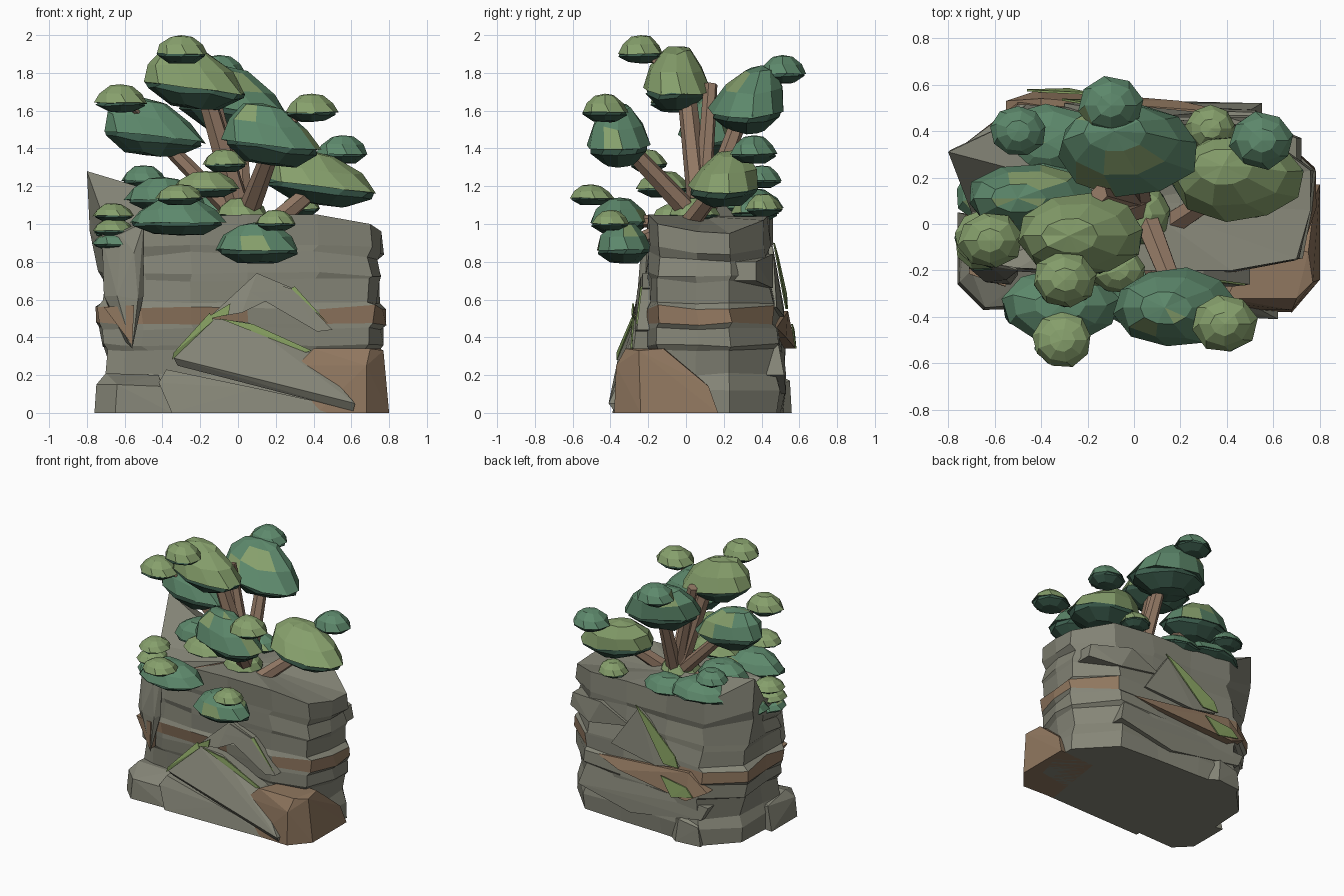
import bpy, bmesh, math, random
from mathutils import Vector, Matrix

random.seed(7)
cube = bpy.data.objects.get("Cube")
if cube:
    bpy.data.objects.remove(cube, do_unlink=True)


def material(name, r, g, b):
    mat = bpy.data.materials.new(name)
    mat.use_nodes = True
    mat.diffuse_color = (r, g, b, 1)
    bsdf = next(n for n in mat.node_tree.nodes if n.type == 'BSDF_PRINCIPLED')
    bsdf.inputs["Base Color"].default_value = (r, g, b, 1)
    bsdf.inputs["Roughness"].default_value = .9
    return mat


STONE = material("grey stone", .235, .235, .185)
RUST = material("rust stone", .28, .185, .115)
BARK = material("bark brown", .29, .19, .13)
LIGHT = material("light leaf green", .24, .35, .15)
TEAL = material("deep leaf green", .11, .25, .15)
DARK = material("shadow leaf green", .045, .11, .075)
MOSS = material("moss green", .24, .35, .12)


def finish(name, bm, *mats):
    bmesh.ops.recalc_face_normals(bm, faces=bm.faces)
    mesh = bpy.data.meshes.new(name)
    bm.to_mesh(mesh)
    bm.free()
    for mat in mats:
        mesh.materials.append(mat)
    obj = bpy.data.objects.new(name, mesh)
    bpy.context.collection.objects.link(obj)


def jitter(amount):
    return random.uniform(-amount, amount)


def hull(name, points, mat):
    """Faceted boulder or slab: convex hull of a few points."""
    bm = bmesh.new()
    verts = [bm.verts.new(p) for p in points]
    result = bmesh.ops.convex_hull(bm, input=verts)
    loose = {g for g in result["geom_interior"] + result["geom_unused"]
             if isinstance(g, bmesh.types.BMVert)}
    bmesh.ops.delete(bm, geom=list(loose), context='VERTS')
    finish(name, bm, mat)


def slab(name, outline, depth, mat):
    """Plate with a sloped face, sunk into the cliff along y."""
    hull(name, outline + [(x, y + depth, z) for x, y, z in outline], mat)


def loft(bm, rings):
    """Skin closed rings of vertices; returns one list of faces per level."""
    levels = []
    for low, high in zip(rings, rings[1:]):
        n = len(low)
        levels.append([bm.faces.new((low[i], low[(i + 1) % n], high[(i + 1) % n], high[i]))
                       for i in range(n)])
    return levels


def fan(bm, ring, centre):
    tip = bm.verts.new(centre)
    n = len(ring)
    return [bm.faces.new((ring[i], ring[(i + 1) % n], tip)) for i in range(n)]


def branch(name, start, end, r1, r2):
    start, end = Vector(start), Vector(end)
    axis = end - start
    bm = bmesh.new()
    place = Matrix.Translation((start + end) / 2) @ axis.to_track_quat('Z', 'Y').to_matrix().to_4x4()
    bmesh.ops.create_cone(bm, cap_ends=True, segments=6, radius1=r1, radius2=r2,
                          depth=axis.length, matrix=place)
    finish(name, bm, BARK)


def canopy(name, centre, size, light, tilt=0, lean=(0, 0), sides=10):
    """Faceted leaf pad: leaning dome, overhanging skirt, dark underside."""
    bm = bmesh.new()
    place = Matrix.Translation(centre) @ Matrix.Rotation(tilt, 4, 'Y') @ Matrix.Diagonal((*size, 1))
    rings = []
    for radius, height in ((.5, -.95), (.92, -.5), (.93, -.3), (1, -.33), (.8, .33), (.42, .88)):
        ring = []
        for i in range(sides):
            a = math.tau * (i + .25 * (radius > .92)) / sides
            r = radius * (1 + jitter(.05))
            rise = max(height + .33, 0)
            ring.append(bm.verts.new((r * math.cos(a) + lean[0] * rise,
                                      r * math.sin(a) + lean[1] * rise, height + jitter(.06))))
        rings.append(ring)
    levels = loft(bm, rings)
    fan(bm, rings[0], (0, 0, -1))
    levels.append(fan(bm, rings[-1], (lean[0] * 1.3, lean[1] * 1.3, 1)))
    # Leafy top, with a few pale facets on the deep green pads
    for level in levels[3:]:
        for face in level:
            face.material_index = 2 if light or random.random() < .06 else 1
    bm.transform(place)
    finish(name, bm, DARK, TEAL, LIGHT)


# Cliff: stacked strata lofted around one outline, each corner with its own top
outline = [(-.5, -.19, 1.02), (-.25, -.2, 1.04), (.05, -.2, 1.05), (.42, -.2, 1.05),
           (.7, -.15, 1.0), (.76, .06, .96), (.76, .23, .95), (.52, .41, 1.02),
           (.2, .43, 1.04), (-.15, .44, 1.04), (-.48, .46, 1.06), (-.8, .31, 1.28),
           (-.7, .05, 1.0), (-.72, -.13, .95), (-.62, -.17, .96)]
strata = [(0, 1, .07), (.12, .99, .08), (.2, .96, .08), (.34, .97, .08), (.36, 1, .07),
          (.45, 1, .06), (.47, 1.02, .05), (.56, 1.02, .04), (.59, .98, .05), (.7, .99, .03),
          (.73, 1.01, .02), (.83, .97, .01), (.87, 1, .01), (1, .99, 0)]
bm = bmesh.new()
rings = []
for level, scale, back in strata:
    ring = []
    for x, y, top in outline:
        corner = x < -.75
        push = back if y > .25 and not corner else 0
        z = level if level < .7 else .7 + (level - .7) * (top - .7) / .3
        wobble = 0 if level in (0, 1) else .013
        grow = scale if level < 1 else 1
        left = .86 + .05 * (level > .3) if corner and level < .8 else 1
        ring.append(bm.verts.new((x * grow * left + jitter(wobble),
                                  (y + push - .1) * grow + .1 + jitter(wobble),
                                  z + jitter(wobble))))
    rings.append(ring)
levels = loft(bm, rings)
fan(bm, rings[0], (0, .1, 0))
fan(bm, rings[-1], (0, .1, 1.04))
for face in levels[6]:
    c = face.calc_center_median()
    on_back = c.y > .38 and c.x > 0
    if not on_back and (c.x > .3 or c.x < -.05):
        face.material_index = 1
finish("cliff", bm, STONE, RUST)

# Foot boulders
hull("rust_boulder", [(.42, -.37, 0), (.68, -.38, 0), (.8, -.24, 0), (.8, .17, 0), (.5, .15, 0),
                      (.31, -.33, .25), (.4, -.32, .34), (.7, -.32, .34), (.77, -.25, .33),
                      (.75, -.12, .34), (.78, .12, .14), (.5, -.1, .34), (.68, -.37, .25)], RUST)
hull("left_boulder", [(-.76, -.26, 0), (-.65, -.37, 0), (-.35, -.36, 0), (-.76, .05, 0),
                      (-.75, -.25, .15), (-.64, -.36, .15), (-.4, -.34, .14), (-.7, -.2, .21),
                      (-.42, -.2, .2), (-.72, .04, .18), (-.35, 0, 0)], STONE)
hull("back_boulder", [(-.5, .54, 0), (-.3, .56, 0), (-.22, .5, 0), (-.48, .54, .14),
                      (-.32, .55, .17), (-.25, .5, .15), (-.4, .45, .22), (-.5, .4, 0)], STONE)

# Front pillar on the left corner
hull("corner_pillar", [(-.71, -.19, .62), (-.56, -.26, .34), (-.5, -.22, .62), (-.53, -.26, .6),
                       (-.72, -.12, .93), (-.62, -.18, .94), (-.5, -.2, 1.0), (-.6, -.05, .97),
                       (-.62, -.1, .4), (-.64, -.25, .62), (-.55, -.24, .85)], STONE)
slab("pillar_rust", [(-.71, -.215, .56), (-.56, -.268, .36), (-.55, -.27, .57)], .07, RUST)

# Leaning slabs on the front
slab("low_slab", [(-.42, -.35, .16), (-.38, -.32, .23), (.1, -.35, .13), (.6, -.36, .02),
                  (.58, -.37, 0), (-.35, -.39, 0)], .25, STONE)
slab("middle_slab", [(-.34, -.36, .29), (-.14, -.27, .5), (.05, -.26, .48), (.38, -.28, .32),
                     (.62, -.41, .05), (.61, -.38, .01), (-.32, -.33, .25)], .2, STONE)
slab("upper_slab", [(-.16, -.25, .5), (.1, -.23, .74), (.29, -.23, .66), (.02, -.28, .53)], .2, STONE)
slab("wedge_slab", [(.06, -.26, .64), (.1, -.24, .72), (.3, -.24, .65), (.5, -.26, .44), (.42, -.27, .43)], .2, STONE)

# Slabs on the back
slab("back_low_slab", [(.5, .49, .36), (-.55, .52, .3), (-.5, .53, .2), (.1, .53, .1), (.55, .52, .2)], -.2, STONE)
slab("back_rust_slab", [(.42, .48, .45), (-.1, .52, .5), (-.4, .54, .54), (-.55, .53, .42),
                        (-.4, .58, .34), (.2, .53, .4)], -.2, RUST)
slab("back_upper_slab", [(.3, .48, .56), (.08, .46, .88), (-.3, .52, .55), (-.1, .52, .51)], -.2, STONE)
slab("back_ledge", [(.7, .37, .8), (.4, .46, .84), (.15, .46, .72), (.5, .46, .66), (.72, .37, .7)], -.2, STONE)

# Moss seams along the slab edges
slab("front_moss_low", [(-.35, -.368, .28), (-.34, -.368, .32), (-.15, -.278, .53), (-.13, -.285, .49)], .009, MOSS)
slab("front_moss_mid", [(-.19, -.275, .49), (-.04, -.285, .58), (-.05, -.29, .52)], .009, MOSS)
slab("front_moss_seam", [(-.1, -.285, .5), (.08, -.285, .47), (.39, -.295, .33), (.36, -.295, .32)], .009, MOSS)
slab("front_moss_high", [(.28, -.245, .66), (.3, -.24, .67), (.48, -.265, .47)], .009, MOSS)
slab("back_moss_high", [(.1, .47, .9), (-.02, .49, .83), (-.28, .535, .63), (-.31, .54, .55), (-.18, .535, .55)], -.009, MOSS)
slab("back_moss_low", [(-.18, .565, .47), (-.4, .575, .44), (-.46, .58, .38), (-.28, .585, .34)], -.009, MOSS)

# Trunk and main limbs
root = (.03, .08, 1.0)
for i, (tip, r) in enumerate([((-.18, .0, 1.72), .065), ((-.15, .13, 1.74), .05), ((0, .3, 1.6), .055),
                              ((-.42, .1, 1.46), .05), ((.18, -.3, 1.4), .06)]):
    branch(f"limb_{i + 1}", root, tip, r, r * .75)
branch("side_limb", (.16, 0, .98), (.42, .17, 1.2), .055, .045)
branch("low_limb", (.02, .0, 1.02), (.1, -.3, .9), .04, .03)
branch("left_limb", (-.1, .05, 1.0), (-.3, -.32, 1.02), .04, .03)

# Large leaf pads, each with a small crown on a short stem
pads = [  # pad centre, pad size, dome lean along y, light pad, crown centre, light crown
    ((-.02, .32, 1.66), (.31, .2, .17), .3, False, (-.1, .51, 1.82), False),
    ((-.22, -.05, 1.77), (.28, .18, .16), 0, True, (-.3, -.24, 1.925), True),
    ((.45, .2, 1.24), (.3, .19, .14), .2, True, (.55, .36, 1.395), False),
    ((.19, -.36, 1.47), (.27, .17, .16), 0, False, (.39, -.43, 1.615), True),
    ((-.44, .11, 1.51), (.28, .15, .15), 0, False, (-.62, -.07, 1.665), True)]
for i, (centre, size, lean, light, crown, crown_light) in enumerate(pads):
    canopy(f"leaf_pad_{i + 1}", centre, size, light, tilt=.12, lean=(-.22, lean))
    branch(f"crown_stem_{i + 1}", centre, crown, .02, .015)
    canopy(f"crown_{i + 1}", crown, (.14, .125, .075), crown_light, sides=8)

# Low shrubs resting on and hanging over the cliff top
shrubs = [
    ((-.38, .35, 1.11), (.25, .17, .08), False), ((-.5, .4, 1.25), (.12, .11, .06), False),
    ((-.32, -.35, 1.04), (.26, .16, .1), False), ((-.31, -.5, 1.155), (.13, .12, .055), True),
    ((-.17, -.12, 1.21), (.18, .15, .07), True), ((-.07, -.2, 1.335), (.12, .1, .06), True),
    ((.1, -.33, .9), (.23, .15, .11), False), ((.2, -.4, 1.02), (.11, .1, .055), True),
    ((-.65, -.08, .91), (.12, .13, .05), False), ((-.66, -.08, .98), (.11, .12, .05), True),
    ((-.66, -.06, 1.06), (.11, .12, .05), True), ((-.64, .13, .97), (.13, .12, .06), False),
    ((.33, .41, 1.1), (.11, .1, .06), True), ((.02, .04, 1.07), (.14, .14, .07), True),
    ((-.4, .12, 1.16), (.2, .15, .09), False), ((-.1, .36, 1.08), (.18, .13, .07), False)]
for i, (centre, size, light) in enumerate(shrubs):
    canopy(f"shrub_{i + 1}", centre, size, light, sides=9)
